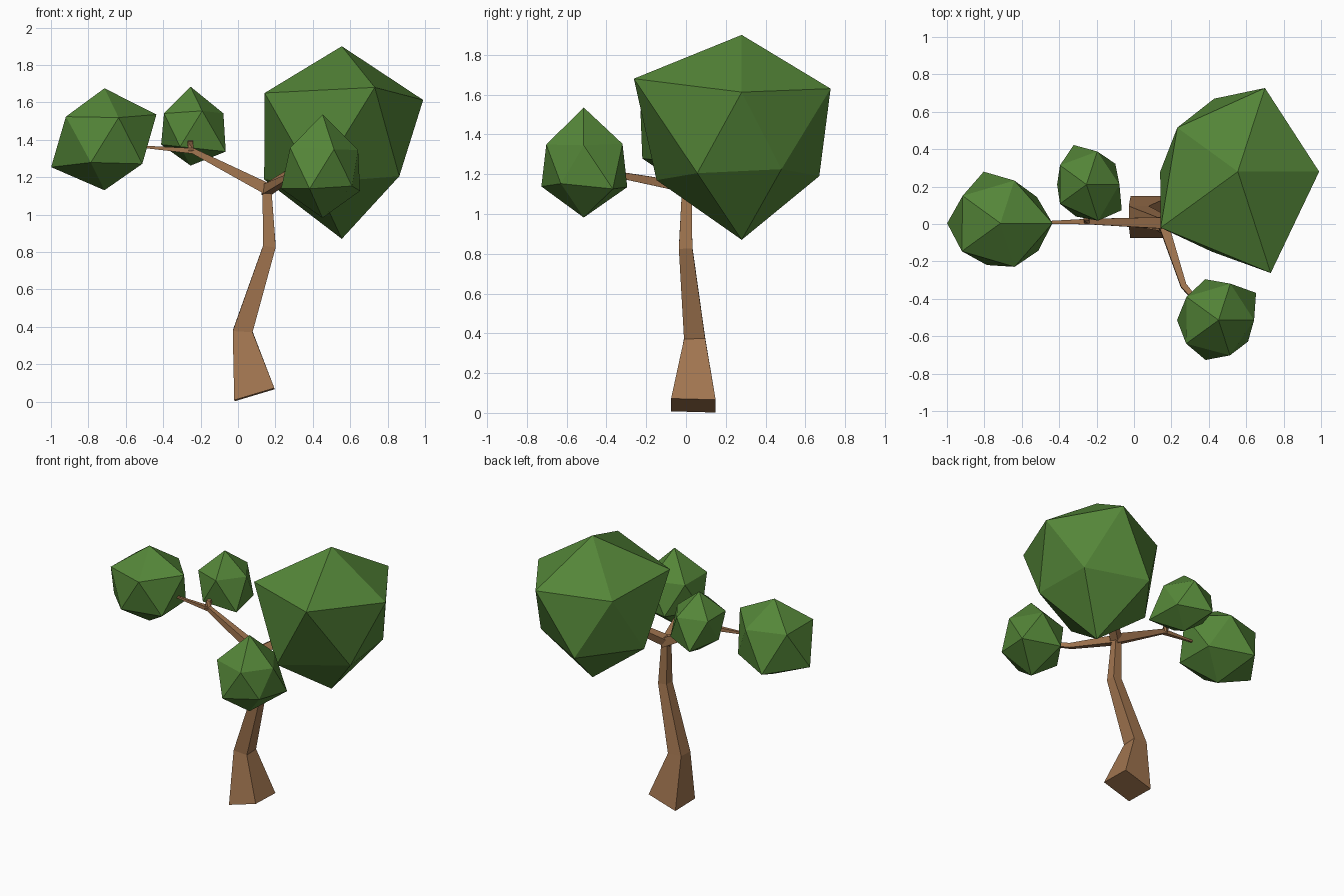
import bpy, bmesh, math
from mathutils import Vector

if "Cube" in bpy.data.objects:
    bpy.data.objects.remove(bpy.data.objects["Cube"])


def material(name, rgb):
    m = bpy.data.materials.new(name)
    m.diffuse_color = (*rgb, 1)
    m.use_nodes = True
    m.node_tree.nodes["Principled BSDF"].inputs["Base Color"].default_value = m.diffuse_color
    return m


BARK = material("bark", (0.36, 0.18, 0.08))
LEAF = material("leaf", (0.09, 0.24, 0.04))


def add_object(name, bm, mat):
    bmesh.ops.recalc_face_normals(bm, faces=bm.faces)
    mesh = bpy.data.meshes.new(name)
    bm.to_mesh(mesh)
    bm.free()
    mesh.materials.append(mat)
    obj = bpy.data.objects.new(name, mesh)
    bpy.context.collection.objects.link(obj)


def limb(name, points, halves, start=None):
    """Four-sided tapering tube through the points."""
    pts = [Vector(p) for p in points]
    bm = bmesh.new()
    rings = []
    for i, (p, h) in enumerate(zip(pts, halves)):
        t = Vector()
        if i > 0:
            t += (p - pts[i - 1]).normalized()
        if i < len(pts) - 1:
            t += (pts[i + 1] - p).normalized()
        if i == 0 and start:
            t = Vector(start)
        t.normalize()
        ref = Vector((1, 0, 0)) if abs(t.y) > 0.6 else Vector((0, 1, 0))
        a = (ref - t * ref.dot(t)).normalized() * h
        b = t.cross(a)
        rings.append([bm.verts.new(p + a * u + b * v)
                      for u, v in ((1, 1), (-1, 1), (-1, -1), (1, -1))])
    for r, s in zip(rings, rings[1:]):
        for k in range(4):
            bm.faces.new((r[k], r[(k + 1) % 4], s[(k + 1) % 4], s[k]))
    bm.faces.new(rings[0])
    bm.faces.new(rings[-1])
    add_object(name, bm, BARK)


def clump(name, centre, top, bottom, radii):
    """Icosahedron with corners pushed in or out; radii go round every 36 degrees."""
    bm = bmesh.new()
    bmesh.ops.create_icosphere(bm, subdivisions=1, radius=1)
    for v in bm.verts:
        if abs(v.co.z) > 0.9:
            v.co *= top if v.co.z > 0 else bottom
        else:
            k = round(math.degrees(math.atan2(v.co.y, v.co.x)) / 36) % 10
            v.co *= radii[k] / v.co.xy.length
        v.co += Vector(centre)
    add_object(name, bm, LEAF)


# Trunk
limb("trunk",
     [(0.088, 0.037, 0.037), (0.025, 0.043, 0.376), (0.168, -0.002, 0.83), (0.155, 0.004, 1.13)],
     [0.112, 0.053, 0.034, 0.024], start=(-0.3, 0.03, 1))

# Branches
limb("left_branch",
     [(0.18, 0.005, 1.125), (-0.24, 0.013, 1.34), (-0.48, 0.008, 1.36), (-0.6, 0.005, 1.37)],
     [0.032, 0.015, 0.007, 0.006])
limb("left_twig", [(-0.25, 0.01, 1.335), (-0.255, 0.03, 1.38), (-0.255, 0.12, 1.41)],
     [0.015, 0.014, 0.008])
limb("front_branch",
     [(0.15, 0.02, 1.13), (0.265, -0.33, 1.195), (0.36, -0.44, 1.22)],
     [0.027, 0.016, 0.01])
limb("right_branch", [(0.145, -0.005, 1.13), (0.25, 0.08, 1.2), (0.4, 0.18, 1.3)],
     [0.03, 0.026, 0.02])

# Foliage
clump("large_foliage", (0.555, 0.28, 1.395), 0.505, 0.525,
      [0.435, 0.34, 0.47, 0.41, 0.40, 0.415, 0.51, 0.45, 0.57, 0.38])
clump("left_foliage", (-0.714, 0.004, 1.396), 0.279, 0.266,
      [0.278, 0.24, 0.24, 0.29, 0.25, 0.285, 0.255, 0.235, 0.245, 0.25])
clump("small_foliage", (-0.254, 0.211, 1.453), 0.231, 0.191,
      [0.176, 0.19, 0.186, 0.222, 0.175, 0.157, 0.175, 0.18, 0.203, 0.233])
clump("front_foliage", (0.452, -0.514, 1.25), 0.285, 0.268,
      [0.19, 0.248, 0.205, 0.23, 0.212, 0.222, 0.214, 0.224, 0.198, 0.195])
